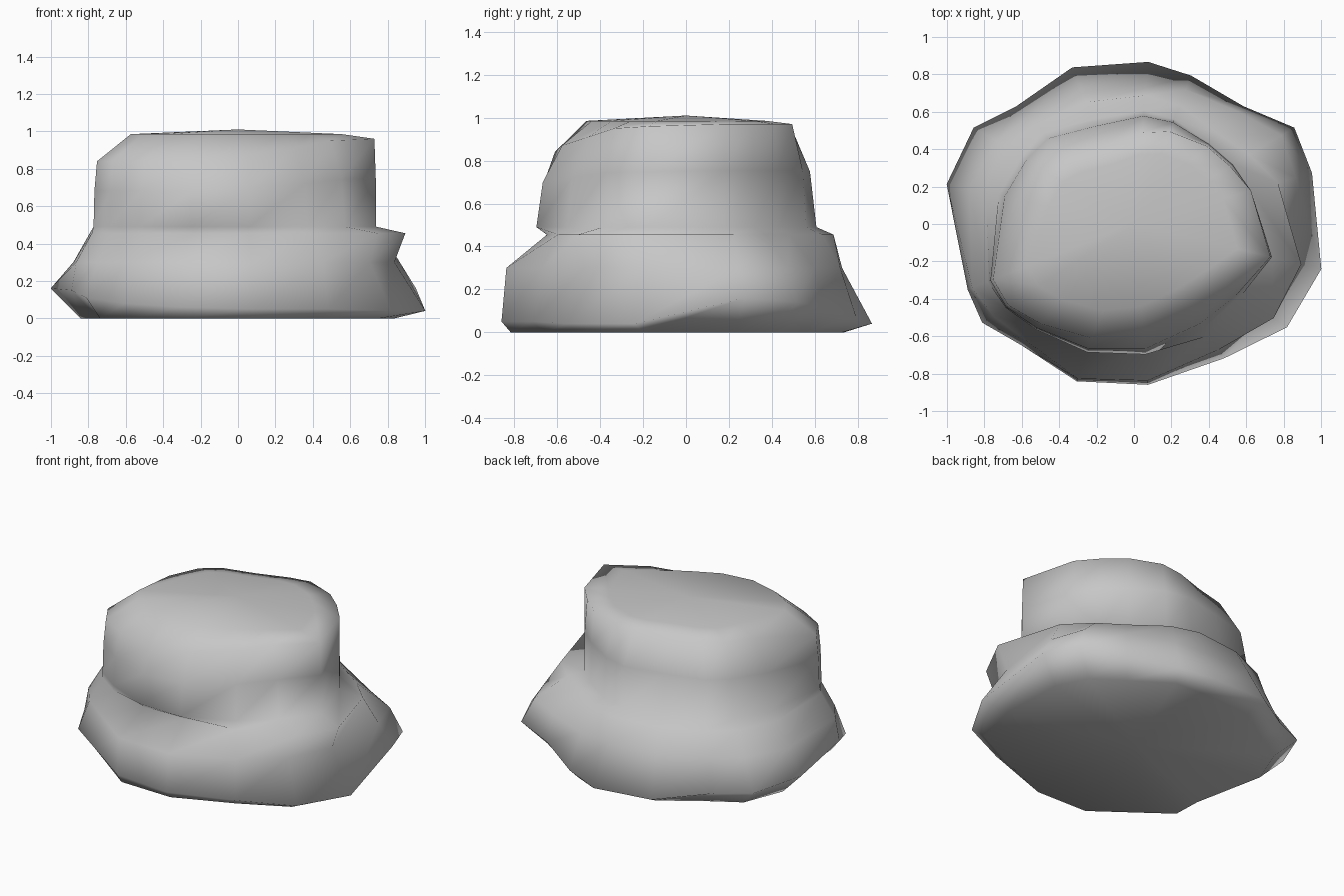
import bpy, math

# Corner directions in degrees, counter-clockwise from +x
ANG = [-13.5, 16, 31, 47, 69, 85, 111.5, 135, 149, 168, 201.5, 213, 227, 250, 275, 304, 326]
N = len(ANG)

# Outline radii of the main levels in those directions
BASE = [.86, .85, .84, .77, .78, .74, .78, .78, .86, .86, .80, .88, .83, .86, .82, .80, .91]
RIM = [1.03, .99, 1.0, .86, .85, .87, .90, .89, 1.0, 1.024, .956, .968, .885, .895, .863, .865, .987]
RIM_Z = [.04, .16, .14, .12, .07, .04, .06, .10, .12, .16, .15, .11, .08, .06, .05, .05, .04]
BRIM = [.86, .90, .92, .82, .77, .73, .78, .80, .86, .90, .93, .90, .85, .88, .84, .81, .85]
LEDGE = [.92, .80, .72, .66, .68, .69, .70, .75, .79, .81, .84, .82, .77, .69, .65, .72, .90]
CROWN = [.76, .65, .62, .59, .60, .61, .60, .69, .70, .74, .83, .82, .77, .73, .70, .67, .69]
TOP = [.75, .65, .60, .57, .53, .49, .45, .52, .58, .61, .81, .80, .73, .65, .58, .55, .60]
TOP_Z = [.96, .97, .97, .97, .97, .96, .96, .96, .95, .94, .84, .84, .84, .84, .87, .91, .95]


def scaled(radii, f):
    return [r * f for r in radii]


def mixed(a, b, t):
    return [p + (q - p) * t for p, q in zip(a, b)]


def level(radii, heights):
    return [(r * math.cos(math.radians(a)), r * math.sin(math.radians(a)), z)
            for r, a, z in zip(radii, ANG, heights)]


# Levels from the base up to the crown
levels = [
    level(BASE, [0] * N),
    level(RIM, RIM_Z),
    level(BRIM, [.30] * N),
    level(LEDGE, [.455] * N),
    level(CROWN, [.49] * N),
    level(mixed(CROWN, TOP, .25), mixed([.49] * N, TOP_Z, .55)),
    level(TOP, TOP_Z),
    level(scaled(TOP, .76), [.985] * N),
]
verts = [p for lv in levels for p in lv]
faces = []
for k in range(len(levels) - 1):
    for i in range(N):
        j = (i + 1) % N
        faces.append((k * N + i, k * N + j, (k + 1) * N + j, (k + 1) * N + i))

# Close the underside and the top with fans
base, cap = len(verts), len(verts) + 1
verts += [(0, 0, 0), (0, 0, 1.01)]
last = (len(levels) - 1) * N
for i in range(N):
    j = (i + 1) % N
    faces.append((base, j, i))
    faces.append((cap, last + i, last + j))

mesh = bpy.data.meshes.new("lumpy_hat")
mesh.from_pydata(verts, [], faces)
hat = bpy.data.objects.new("lumpy_hat", mesh)
bpy.context.collection.objects.link(hat)
for p in mesh.polygons:
    p.use_smooth = True

# Single plain grey
grey = bpy.data.materials.new("plain_grey")
grey.diffuse_color = (.57, .57, .57, 1)
mesh.materials.append(grey)
